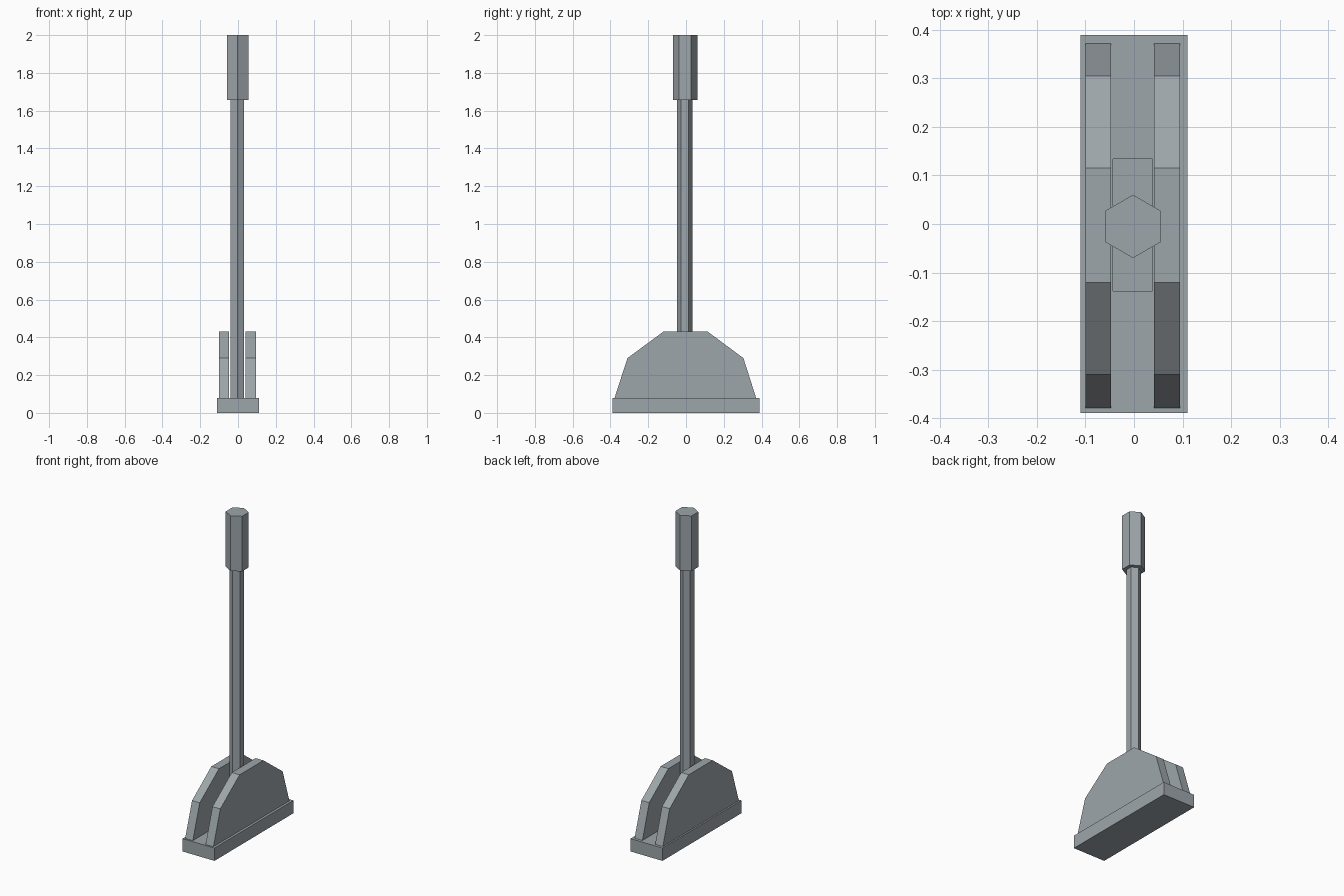
import bpy
import bmesh

if "Cube" in bpy.data.objects:
    bpy.data.objects.remove(bpy.data.objects["Cube"])

steel = bpy.data.materials.new("blue grey metal")
steel.diffuse_color = (0.34, 0.38, 0.405, 1)
steel.use_nodes = True
steel.node_tree.nodes["Principled BSDF"].inputs["Base Color"].default_value = steel.diffuse_color


def finish(name, bm):
    bmesh.ops.recalc_face_normals(bm, faces=bm.faces)
    mesh = bpy.data.meshes.new(name)
    bm.to_mesh(mesh)
    bm.free()
    mesh.materials.append(steel)
    obj = bpy.data.objects.new(name, mesh)
    bpy.context.collection.objects.link(obj)
    return obj


def hex_bar(name, x, y, radius, z0, z1):
    """Upright six-sided bar with corners pointing front and back."""
    bpy.ops.mesh.primitive_cylinder_add(
        vertices=6, radius=radius, depth=z1 - z0, location=(x, y, (z0 + z1) / 2))
    obj = bpy.context.object
    obj.name = name
    obj.data.materials.append(steel)


def side_plate(name, x0, x1):
    """Arched guide plate: side profile extruded along x."""
    profile = [(-0.378, 0.08), (-0.31, 0.29), (-0.12, 0.43),
               (0.115, 0.43), (0.304, 0.29), (0.371, 0.08)]
    bm = bmesh.new()
    face = bm.faces.new([bm.verts.new((x0, y, z)) for y, z in profile])
    ext = bmesh.ops.extrude_face_region(bm, geom=[face], use_keep_orig=True)
    verts = [g for g in ext["geom"] if isinstance(g, bmesh.types.BMVert)]
    bmesh.ops.translate(bm, verts=verts, vec=(x1 - x0, 0, 0))
    finish(name, bm)


# Base block with a rectangular lever slot sunk into its top
bm = bmesh.new()
bmesh.ops.create_cube(bm, size=1)
for v in bm.verts:
    v.co = (v.co.x * 0.22, v.co.y * 0.778, (v.co.z + 0.5) * 0.08)
top = max(bm.faces, key=lambda f: f.calc_center_median().z)
bmesh.ops.inset_region(bm, faces=[top], thickness=0.05)
for v in top.verts:
    v.co.x = 0.038 if v.co.x > 0 else -0.043
    v.co.y = 0.134 if v.co.y > 0 else -0.138
bmesh.ops.inset_region(bm, faces=[top], thickness=0.0, depth=0.0)
for v in top.verts:
    v.co.z = 0.04
finish("base", bm)

# Guide plates either side of the lever
side_plate("left_guide_plate", -0.10, -0.047)
side_plate("right_guide_plate", 0.041, 0.095)

# Lever shaft and grip
hex_bar("lever_shaft", -0.003, -0.007, 0.041, 0.04, 1.656)
hex_bar("lever_grip", -0.002, -0.005, 0.065, 1.656, 2.0)
